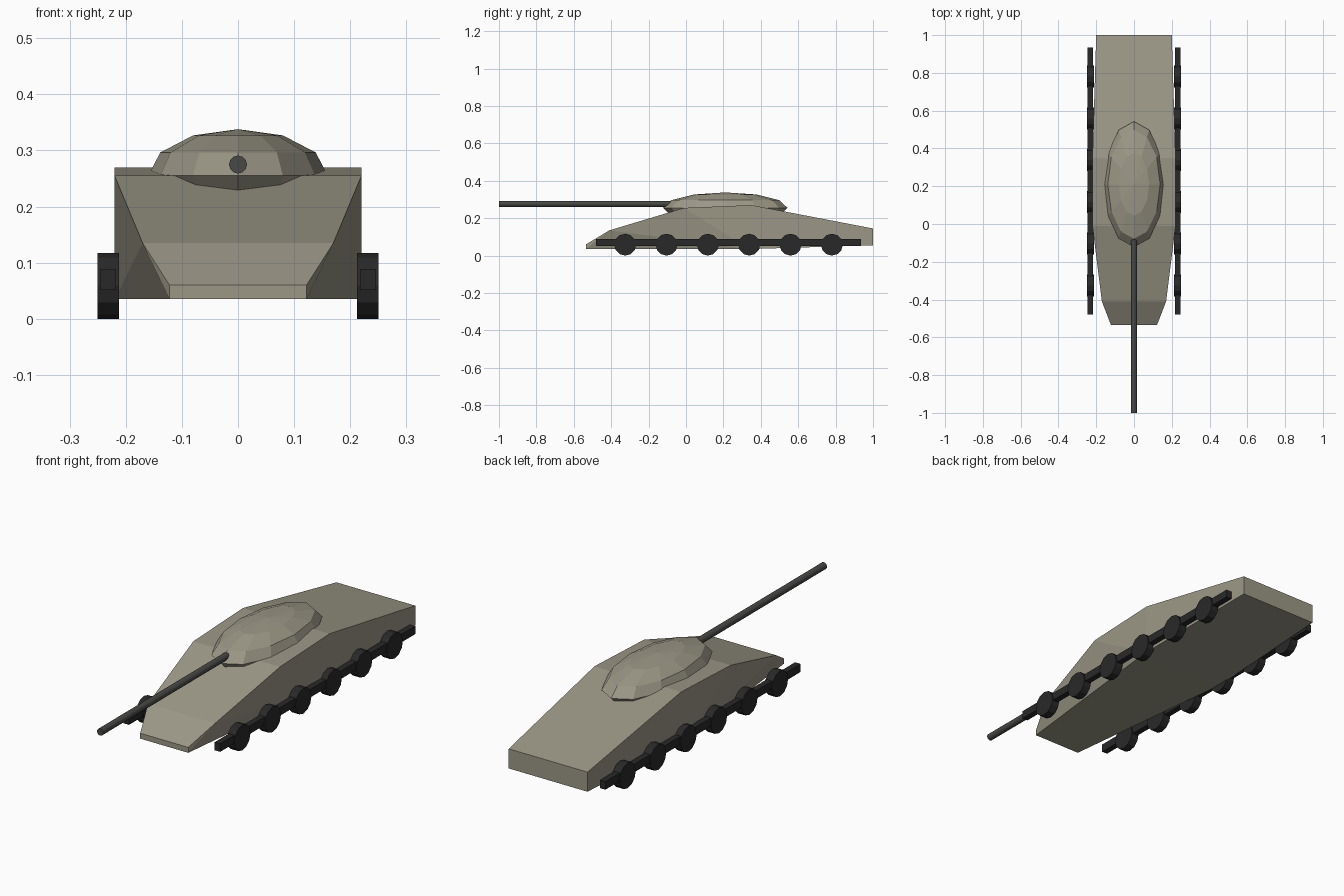
import bpy, bmesh
from math import pi

if "Cube" in bpy.data.objects:
    bpy.data.objects.remove(bpy.data.objects["Cube"])


def material(name, rgb):
    m = bpy.data.materials.new(name)
    m.diffuse_color = (*rgb, 1)
    m.use_nodes = True
    m.node_tree.nodes["Principled BSDF"].inputs["Base Color"].default_value = m.diffuse_color
    return m


ARMOUR = material("armour_paint", (0.33, 0.31, 0.24))
DARK = material("dark_rubber", (0.022, 0.022, 0.022))
STEEL = material("gun_steel", (0.065, 0.065, 0.06))


def finish(name, mat):
    ob = bpy.context.object
    ob.name = name
    ob.data.materials.append(mat)
    return ob


def cylinder(name, mat, radius, depth, loc, rot, sides=12):
    bpy.ops.mesh.primitive_cylinder_add(vertices=sides, radius=radius, depth=depth,
                                        location=loc, rotation=rot)
    return finish(name, mat)


# Hull: faceted wedge, convex hull of mirrored side-profile corners (half width, y, z)
corners = [
    (0.122, -0.535, 0.035), (0.122, -0.535, 0.06),
    (0.17, -0.41, 0.135), (0.22, -0.01, 0.255), (0.22, 0.35, 0.27),
    (0.20, 1.0, 0.145), (0.20, 1.0, 0.055), (0.22, 0.34, 0.035),
]
bm = bmesh.new()
for x, y, z in corners:
    bm.verts.new((x, y, z))
    bm.verts.new((-x, y, z))
bmesh.ops.convex_hull(bm, input=bm.verts)
bmesh.ops.recalc_face_normals(bm, faces=bm.faces)
mesh = bpy.data.meshes.new("hull")
bm.to_mesh(mesh)
bm.free()
hull = bpy.data.objects.new("hull", mesh)
hull.data.materials.append(ARMOUR)
bpy.context.collection.objects.link(hull)

# Turret: low-poly flattened ellipsoid sunk into the hull
bpy.ops.mesh.primitive_uv_sphere_add(segments=12, ring_count=6, radius=1,
                                     location=(0, 0.21, 0.255))
turret = finish("turret", ARMOUR)
turret.scale = (0.16, 0.333, 0.083)

# Gun barrel
cylinder("gun_barrel", STEEL, 0.016, 0.95, (0, -0.525, 0.275), (pi / 2, 0, 0))

# Running gear: a track bar and six road wheels on each side
for side, s in (("left", -1), ("right", 1)):
    bpy.ops.mesh.primitive_cube_add(size=1, location=(s * 0.2315, 0.2275, 0.07))
    bar = finish(f"{side}_track_bar", DARK)
    bar.scale = (0.028, 1.415, 0.037)
    for i in range(6):
        cylinder(f"{side}_wheel_{i + 1}", DARK, 0.0585, 0.038,
                 (s * 0.231, -0.325 + i * 0.221, 0.0585), (0, pi / 2, 0))
